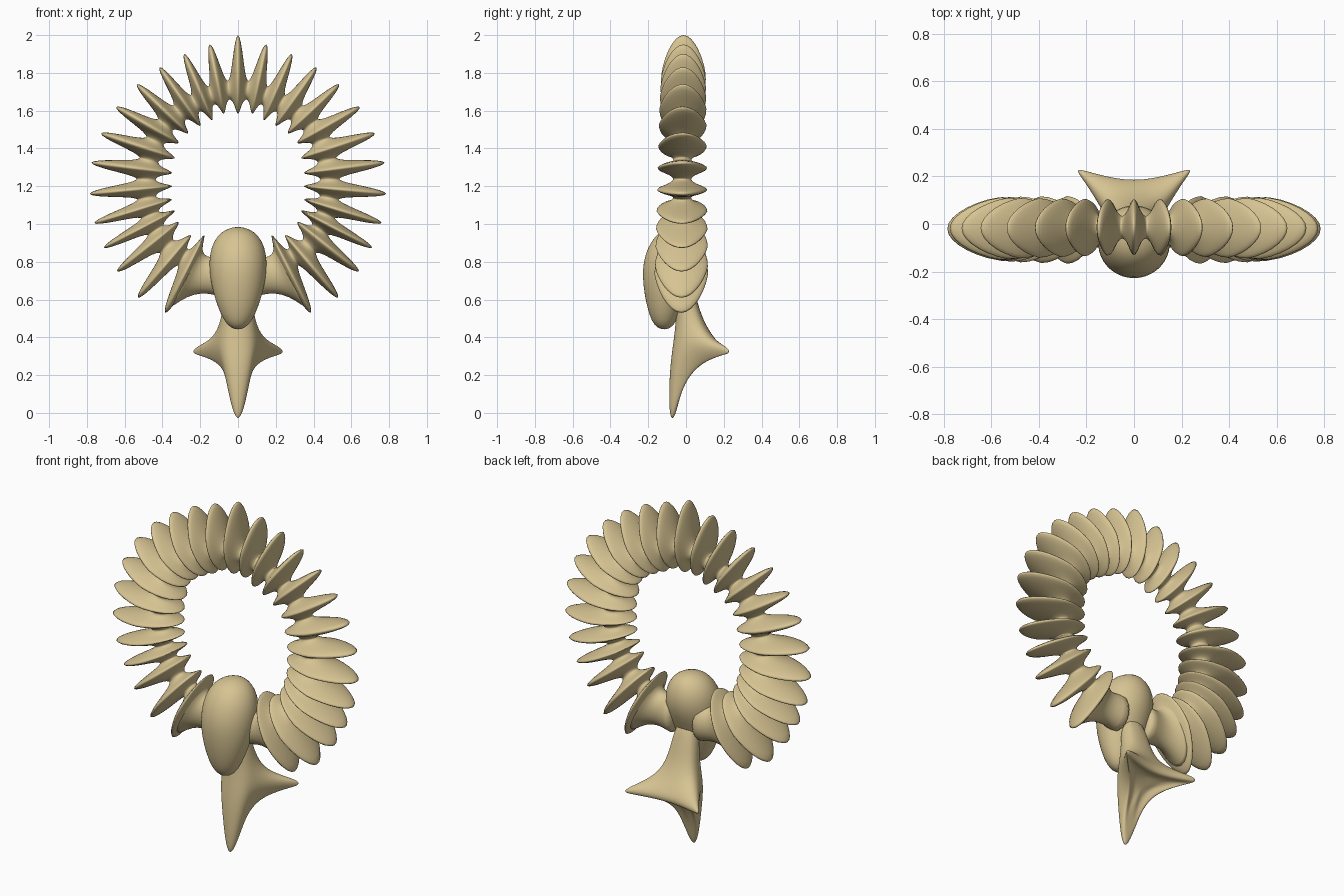
import bpy
import bmesh
import math
from mathutils import Vector

if "Cube" in bpy.data.objects:
    bpy.data.objects.remove(bpy.data.objects["Cube"], do_unlink=True)

TAN = (0.68, 0.55, 0.29, 1.0)
tan = bpy.data.materials.new("tan_clay")
tan.use_nodes = True
tan.diffuse_color = TAN
tan.node_tree.nodes["Principled BSDF"].inputs["Base Color"].default_value = TAN


def skin(name, rings):
    """Join rings of equal point count into a closed, smooth object."""
    bm = bmesh.new()
    loops = [[bm.verts.new(p) for p in ring] for ring in rings]
    for a, b in zip(loops, loops[1:]):
        for i in range(len(a)):
            j = (i + 1) % len(a)
            bm.faces.new((a[i], a[j], b[j], b[i]))
    bm.faces.new(loops[0])
    bm.faces.new(loops[-1])
    bmesh.ops.recalc_face_normals(bm, faces=bm.faces)
    for f in bm.faces:
        f.smooth = True
    mesh = bpy.data.meshes.new(name)
    bm.to_mesh(mesh)
    bm.free()
    mesh.materials.append(tan)
    obj = bpy.data.objects.new(name, mesh)
    bpy.context.collection.objects.link(obj)
    return obj


def ellipse(center, u, v, count=28, taper=0.0):
    """Ellipse that narrows towards its +u end by the taper."""
    angles = [2 * math.pi * i / count for i in range(count)]
    return [center + u * math.cos(a)
            + v * math.sin(a) * (1 - taper * max(0, math.cos(a)))
            for a in angles]


def subdivide(obj, levels):
    mod = obj.modifiers.new("smooth", "SUBSURF")
    mod.levels = mod.render_levels = levels


# Ring of fins: outer tip and inner tip (x, z) of each fin, top to bottom
half = [
    ((0, 2.0), (0, 1.585)), ((.15, 1.95), (.075, 1.585)),
    ((.285, 1.9), (.137, 1.55)), ((.415, 1.83), (.2, 1.52)),
    ((.535, 1.74), (.265, 1.48)), ((.645, 1.62), (.315, 1.43)),
    ((.725, 1.48), (.335, 1.35)), ((.775, 1.325), (.35, 1.27)),
    ((.785, 1.16), (.35, 1.2)), ((.76, 1.005), (.35, 1.13)),
    ((.71, .875), (.335, 1.07)), ((.64, .75), (.315, 1.01)),
    ((.53, .61), (.25, .94)), ((.385, .53), (.18, .94)),
]


def fin_frame(tip, root, k, side):
    drop = k / (len(half) - 1)
    y = -.013 - .012 * drop
    return (Vector((side * tip[0], y, tip[1])),
            Vector((side * root[0], y, root[1])), .117 + .025 * drop)


fins = [fin_frame(*half[k], k, -1) for k in range(len(half) - 1, 0, -1)]
fins += [fin_frame(*half[k], k, 1) for k in range(len(half))]

STEPS = 20
CORE = .045
rings = []
for n in range(-STEPS // 2, (len(fins) - 1) * STEPS + STEPS // 2 + 1):
    t = n / STEPS
    i = min(max(int(t), 0), len(fins) - 2)
    (tip0, root0, w0), (tip1, root1, w1) = fins[i], fins[i + 1]
    tip, root = tip0.lerp(tip1, t - i), root0.lerp(root1, t - i)
    width = w0 + (w1 - w0) * (t - i)
    # Each fin swells out of the core with a bell-shaped profile
    bell = math.exp(-((t - round(t)) / .265) ** 2)
    core = root.lerp(tip, .31)
    axis = (tip - root).normalized()
    out = CORE + ((tip - core).length - CORE) * bell
    inn = CORE + ((core - root).length - CORE) * bell
    rings.append(ellipse(core + axis * (out - inn) / 2, axis * (out + inn) / 2,
                         Vector((0, CORE + (width - CORE) * bell, 0)),
                         taper=.22 * bell))
skin("fin_ring", rings)

# Necks that join the ring to the body: x, z, axis x, axis z, depth
neck = [(.28, .735, .095, -.195, .125), (.262, .735, .075, -.165, .105),
        (.23, .735, .04, -.12, .08), (.18, .73, .015, -.095, .068),
        (.12, .725, 0, -.1, .08), (.06, .72, 0, -.12, .1)]
for side, label in ((1, "left"), (-1, "right")):
    obj = skin(label + "_neck", [
        ellipse(Vector((side * x, -.025, z)), Vector((side * ux, 0, uz)),
                Vector((0, d, 0)), 20) for x, z, ux, uz, d in neck])
    subdivide(obj, 1)

# Egg-shaped body: height, half width, front y, back y
body = [(.442, .015, -.13, -.1), (.46, .055, -.168, -.065),
        (.52, .092, -.196, -.035), (.62, .128, -.22, 0),
        (.72, .15, -.231, .05), (.8, .154, -.227, .08),
        (.88, .143, -.202, .08), (.94, .108, -.16, .055),
        (.97, .068, -.12, .025), (.985, .018, -.065, -.02)]
obj = skin("body", [
    ellipse(Vector((0, (f + b) / 2, z)), Vector((r, 0, 0)),
            Vector((0, (b - f) / 2, 0))) for z, r, f, b in body])
subdivide(obj, 1)

# Three-pointed hollow tail: five points of each ring, from front to back
tail = [
    ((0, -.08, .74), (.05, -.06, .74), (.075, -.02, .74), (.05, .02, .73),
     (0, .03, .72)),
    ((0, -.045, .5), (.055, -.035, .49), (.09, 0, .48), (.08, .07, .5),
     (0, .085, .5)),
    ((0, -.095, .27), (.085, -.07, .3), (.12, 0, .36), (.17, .13, .39),
     (0, .16, .4)),
    ((0, -.11, -.11), (.06, -.06, .1), (.07, .06, .27), (.355, .31, .36),
     (0, .14, .32)),
    ((0, -.07, -.11), (.05, -.025, .12), (.06, .08, .28), (.33, .28, .31),
     (0, .12, .28)),
    ((0, -.03, .14), (.025, 0, .2), (.04, .05, .28), (.1, .12, .33),
     (0, .12, .33)),
]
subdivide(skin("tail", [
    list(ring) + [(-x, y, z) for x, y, z in ring[3:0:-1]] for ring in tail]), 4)
